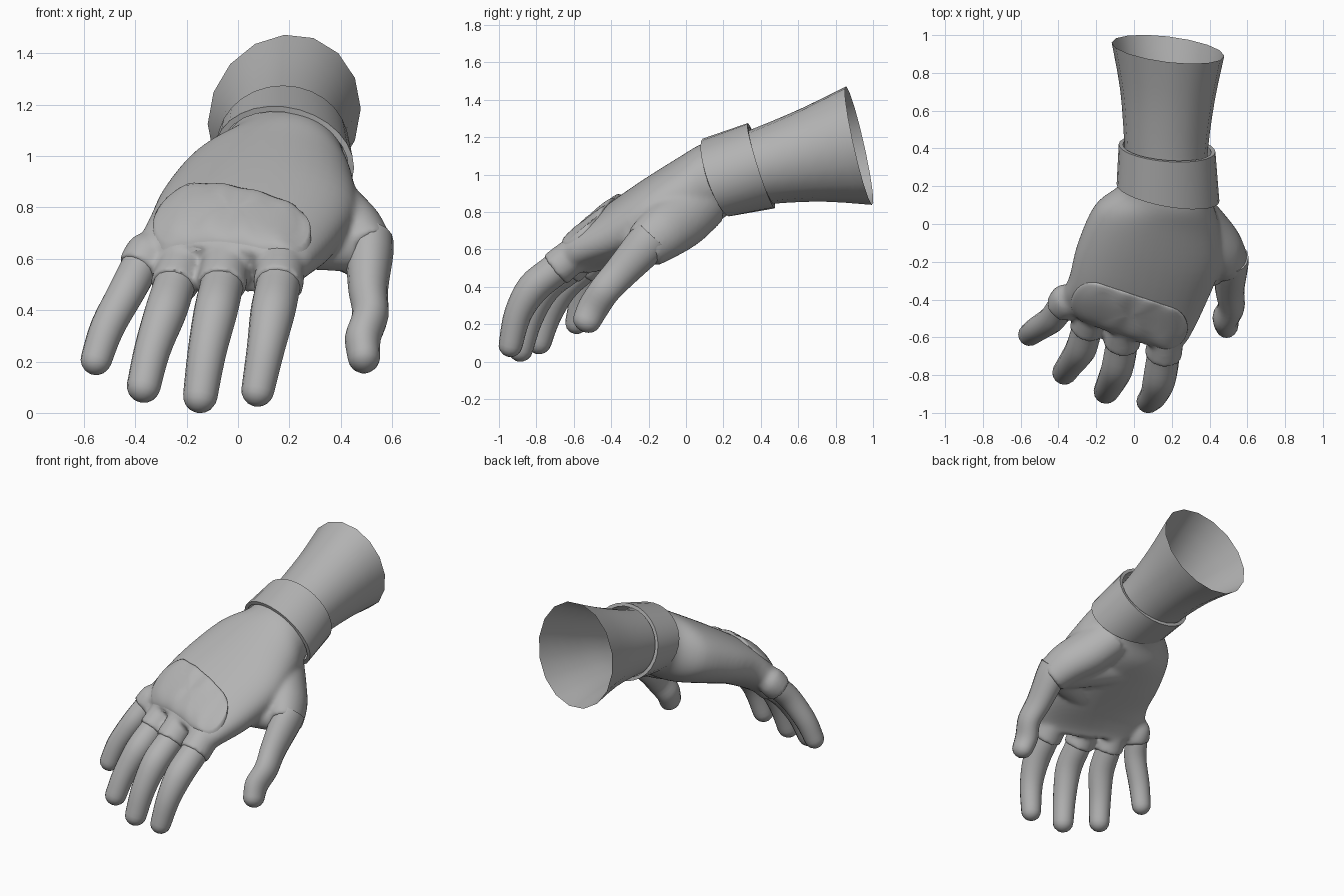
import bpy, bmesh, math
from mathutils import Vector as V
from mathutils.bvhtree import BVHTree

if "Cube" in bpy.data.objects:
    bpy.data.objects.remove(bpy.data.objects["Cube"])

grey = bpy.data.materials.new("plain grey")
grey.diffuse_color = (0.45, 0.45, 0.45, 1)
grey.use_nodes = True
grey.node_tree.nodes["Principled BSDF"].inputs["Base Color"].default_value = grey.diffuse_color


def shade(angle):
    bpy.ops.object.shade_smooth_by_angle(angle=math.radians(angle))


def finish(name, bm, angle=40):
    """Turn a bmesh into a named, smooth shaded object."""
    bmesh.ops.recalc_face_normals(bm, faces=bm.faces)
    me = bpy.data.meshes.new(name)
    bm.to_mesh(me)
    bm.free()
    ob = bpy.data.objects.new(name, me)
    bpy.context.collection.objects.link(ob)
    me.materials.append(grey)
    bpy.ops.object.select_all(action='DESELECT')
    ob.select_set(True)
    bpy.context.view_layer.objects.active = ob
    shade(angle)
    return ob


def spline(secs, steps):
    """Catmull-Rom interpolation of (centre, side, up) sections."""
    p = [secs[0]] + secs + [secs[-1]]
    out = []
    for i in range(1, len(p) - 2):
        for k in range(steps):
            t = k / steps
            out.append(tuple(
                0.5 * (2 * b + (c - a) * t + (2 * a - 5 * b + 4 * c - d) * t * t
                       + (3 * b - a - 3 * c + d) * t ** 3)
                for a, b, c, d in zip(p[i - 1], p[i], p[i + 1], p[i + 2])))
    return out + [secs[-1]]


def loft(bm, secs, sides=16, box=0.0, caps=True):
    """Skin a row of oval sections that grow boxier towards the end."""
    rows = []
    for k, (c, u, v) in enumerate(secs):
        power = 1 - box * k / len(secs)

        def bend(x):
            return math.copysign(abs(x) ** power, x)
        rows.append([bm.verts.new(c + u * bend(math.cos(a)) + v * bend(math.sin(a)))
                     for a in (2 * math.pi * i / sides for i in range(sides))])
    for r, s in zip(rows, rows[1:]):
        for i in range(sides):
            j = (i + 1) % sides
            bm.faces.new((r[i], r[j], s[j], s[i]))
    if caps:
        bm.faces.new(rows[0])
        bm.faces.new(rows[-1])


def sections(rows):
    return [tuple(V(x) for x in row) for row in rows]


def tube(bm, path, radii, steps=4, sides=16, tip=False, deep=1.0):
    """Round limb along a path, with an optional domed tip."""
    pts = [V(p) for p in path]
    secs = []
    for i, p in enumerate(pts):
        t = (pts[min(i + 1, len(pts) - 1)] - pts[max(i - 1, 0)]).normalized()
        ref = V((0, 1, 0)) if abs(t.x) > 0.8 else V((1, 0, 0))
        u = (ref - t * ref.dot(t)).normalized()
        secs.append((p, u * radii[i], t.cross(u) * radii[i] * deep))
    out = spline(secs, steps)
    if tip:
        c, u, v = secs[-1]
        for a in (0.35, 0.7, 1.05, 1.4):
            out.append((c + t * radii[-1] * math.sin(a), u * math.cos(a), v * math.cos(a)))
    loft(bm, out, sides)


# Forearm: flared sleeve, open at the far end
bm = bmesh.new()
loft(bm, spline(sections([
    ((.17, .25, 1.00), (.215, -.02, 0), (0, -.06, .185)),
    ((.17, .42, 1.045), (.222, -.02, 0), (0, -.06, .20)),
    ((.177, .68, 1.105), (.25, -.03, .01), (0, -.06, .25)),
    ((.18, .925, 1.155), (.298, -.035, .03), (0, -.068, .317))]), 3), 16, caps=False)
finish("forearm", bm)

# Wrist cuff: band with a visible thickness
bm = bmesh.new()
loft(bm, sections([
    ((.18, .165, .985), (.272, -.045, -.03), (0, -.075, .207)),
    ((.175, .402, 1.047), (.256, -.02, 0), (0, -.072, .228))]), 28, caps=False)
cuff = finish("wrist_cuff", bm)
mod = cuff.modifiers.new("thickness", 'SOLIDIFY')
mod.thickness = 0.022
mod.offset = -1
bpy.ops.object.modifier_apply(modifier="thickness")
shade(40)

# Fingers: path from the glove opening to the centre of the tip
limbs = {
    "index_finger": ([(.155, -.70, .49), (.135, -.82, .39), (.108, -.90, .25), (.077, -.938, .088)],
                     [.087, .087, .074, .064]),
    "middle_finger": ([(-.065, -.64, .49), (-.088, -.76, .39), (-.122, -.84, .23), (-.147, -.885, .066)],
                      [.085, .085, .075, .067]),
    "ring_finger": ([(-.25, -.56, .49), (-.283, -.665, .39), (-.335, -.74, .24), (-.367, -.785, .105)],
                    [.082, .082, .071, .066]),
    "little_finger": ([(-.39, -.445, .555), (-.435, -.505, .47), (-.51, -.555, .33), (-.552, -.585, .208)],
                      [.074, .072, .067, .061]),
    "thumb": ([(.512, -.228, .61), (.507, -.35, .475), (.515, -.435, .38), (.486, -.495, .29), (.49, -.53, .22)],
              [.092, .077, .071, .070, .064]),
}
deep = {"thumb": 1.18}
# Where each glove opening runs inside the hand
roots = {"index_finger": [(.175, -.54, .62)], "middle_finger": [(-.04, -.49, .63)],
         "ring_finger": [(-.20, -.41, .64)],
         "little_finger": [(-.22, -.33, .675), (-.335, -.39, .63)]}
for name, (path, radii) in limbs.items():
    bm = bmesh.new()
    first = V(path[0])
    inside = first + (first - V(path[1])).normalized() * .08
    tube(bm, [inside] + path, [radii[0]] + radii, tip=True, deep=deep.get(name, 1))
    finish(name, bm, 60)

# Glove: palm, finger openings, thumb base and web fused together
bm = bmesh.new()
loft(bm, spline(sections([
    ((.175, .26, 1.01), (.235, -.04, -.01), (0, -.07, .185)),
    ((.17, .15, .972), (.25, -.045, -.01), (0, -.07, .19)),
    ((.12, .04, .90), (.33, -.05, -.015), (0, -.07, .197)),
    ((.08, -.16, .80), (.38, -.05, -.025), (0, -.08, .165)),
    ((.015, -.36, .695), (.36, -.07, -.045), (0, -.08, .128)),
    ((-.05, -.49, .61), (.34, -.11, -.035), (0, -.07, .10)),
    ((-.07, -.54, .56), (.305, -.11, -.03), (0, -.06, .085))]), 5), 40, .22)
for name, root in roots.items():
    path, radii = limbs[name]
    end, r = V(path[0]), radii[0] + .013
    run = [V(p) for p in root]
    if len(run) == 1:
        run.append(run[0].lerp(end, .5))
    tube(bm, run + [end], [r * .9, r * .96, r], 4, 24)
tube(bm, [(.26, .08, .87), (.36, -.03, .765), (.455, -.13, .685), (.512, -.228, .61)],
     [.14, .14, .126, .105], 5, 24, deep=1.18)
tube(bm, [(.08, -.05, .76), (.28, -.11, .705), (.45, -.19, .65)], [.11, .12, .11], 4, 24)
tube(bm, [(.15, -.32, .65), (.32, -.27, .645), (.44, -.23, .635)], [.09, .09, .088], 4, 24)
glove = finish("glove", bm)
mod = glove.modifiers.new("fuse", 'REMESH')
mod.mode = 'VOXEL'
mod.voxel_size = 0.013
mod.use_smooth_shade = True
mod = glove.modifiers.new("soften", 'SMOOTH')
mod.factor = 0.5
mod.iterations = 12
for m in ("fuse", "soften"):
    bpy.ops.object.modifier_apply(modifier=m)
if not glove.data.materials:
    glove.data.materials.append(grey)
shade(50)

# Knuckle pad: rounded plate laid over the back of the glove
tree = BVHTree.FromPolygons([v.co for v in glove.data.vertices],
                            [p.vertices for p in glove.data.polygons])
a, b = V((-.22, -.42, 0)), V((.172, -.55, 0))
axis = (b - a).normalized()
side = V((-axis.y, axis.x, 0))
half, mid, R = (b - a).length / 2, (a + b) / 2, .112
# Capsule outline: two half circles joined by straight runs
outline = []
for sgn in (1, -1):
    outline += [(sgn * (half + R * math.cos(t)), sgn * R * math.sin(t))
                for t in (math.pi * (i / 14 - .5) for i in range(15))]
    outline += [(sgn * half * (1 - i / 7), sgn * R) for i in range(1, 14)]
bm = bmesh.new()
grid = []
for f in (.12, .3, .5, .68, .82, .91, .97, 1.0, 1.005):
    row = []
    for s, w in outline:
        s, w = s * f, w * f
        p = mid + axis * s + side * w
        hit = tree.ray_cast(V((p.x, p.y, 3)), V((0, 0, -1)))[0]
        floor = .735 - .1 * s + .85 * w - .3 * s * s
        z = max(hit.z, floor) if hit else floor
        bump = .006 * math.cos(s / half * 3 * math.pi + math.pi)
        rise = -.03 if f > 1 else .006 + (.016 + bump) * max(0, 1 - f ** 8) ** .5
        row.append(bm.verts.new((p.x, p.y, z + rise)))
    grid.append(row)
bm.faces.new(grid[0])
for r, s in zip(grid, grid[1:]):
    for i in range(len(r)):
        j = (i + 1) % len(r)
        bm.faces.new((r[i], r[j], s[j], s[i]))
finish("knuckle_pad", bm, 60)
